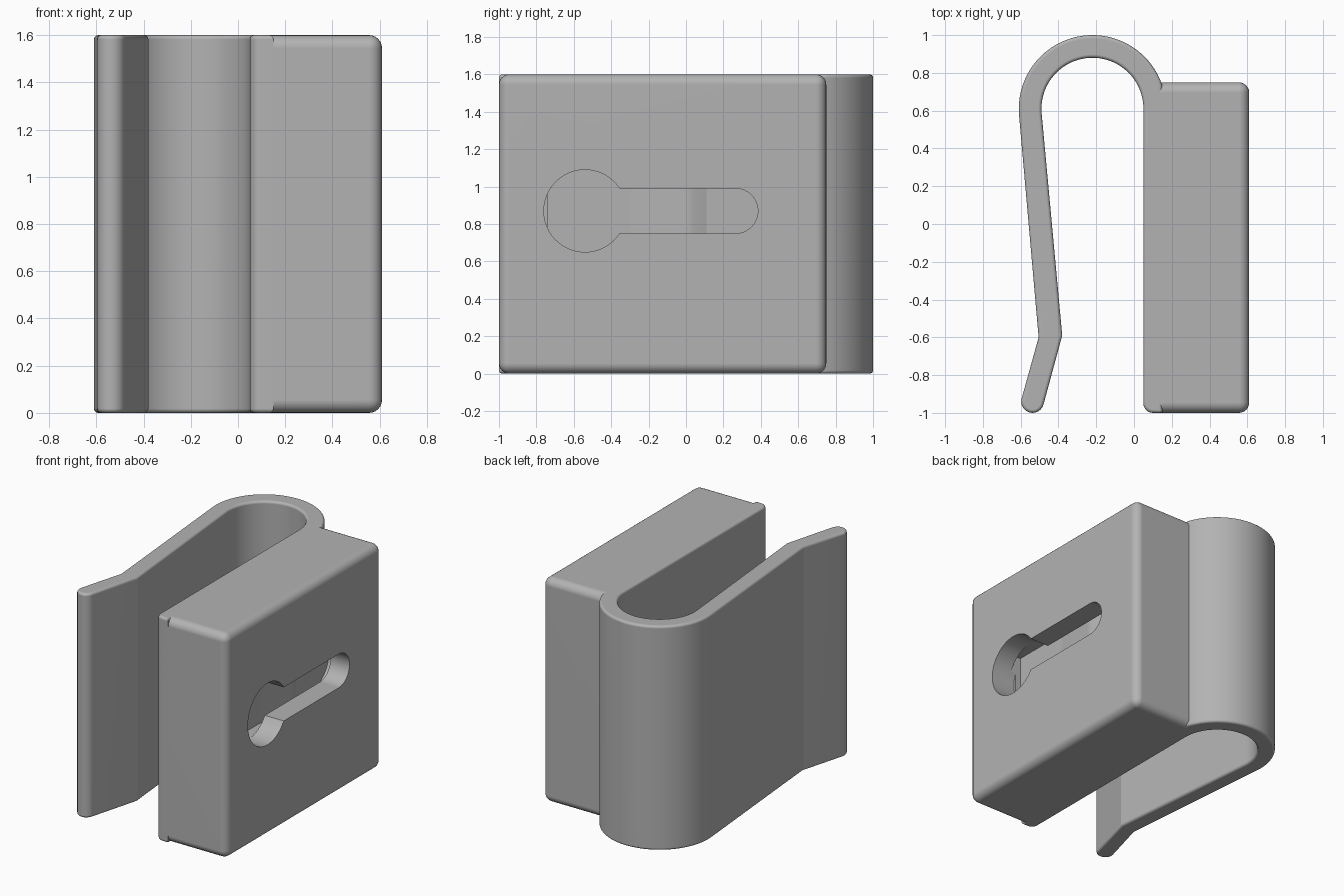
import bpy, bmesh, math

if "Cube" in bpy.data.objects:
    bpy.data.objects.remove(bpy.data.objects["Cube"])

H = 1.6          # overall height
MID = 0.87       # height of the keyhole axis

grey = bpy.data.materials.new("plain_grey")
grey.diffuse_color = (0.45, 0.45, 0.45, 1)
grey.use_nodes = True
grey.node_tree.nodes["Principled BSDF"].inputs["Base Color"].default_value = grey.diffuse_color


def arc(cx, cy, r, a0, a1, n):
    """Points along a circular arc, angles in degrees."""
    return [(cx + r * math.cos(math.radians(a0 + (a1 - a0) * i / n)),
             cy + r * math.sin(math.radians(a0 + (a1 - a0) * i / n)))
            for i in range(n + 1)]


def add_object(name, bm):
    bmesh.ops.recalc_face_normals(bm, faces=bm.faces)
    me = bpy.data.meshes.new(name)
    bm.to_mesh(me)
    bm.free()
    ob = bpy.data.objects.new(name, me)
    bpy.context.collection.objects.link(ob)
    me.materials.append(grey)
    return ob


def prism(points, vec):
    """Closed profile of 3D points swept along a vector."""
    bm = bmesh.new()
    face = bm.faces.new([bm.verts.new(p) for p in points])
    out = bmesh.ops.extrude_face_region(bm, geom=[face])["geom"]
    verts = [g for g in out if isinstance(g, bmesh.types.BMVert)]
    bmesh.ops.translate(bm, verts=verts, vec=vec)
    return bm


def finish(ob):
    bpy.ops.object.select_all(action='DESELECT')
    ob.select_set(True)
    bpy.context.view_layer.objects.active = ob
    bpy.ops.object.shade_smooth_by_angle(angle=math.radians(19))
    mod = ob.modifiers.new("even_shading", 'WEIGHTED_NORMAL')
    mod.keep_sharp = True


# Spring clip: spine, round bend, leaning arm and flared tip
profile = (arc(0.10, -0.95, 0.05, 180, 270, 6)
           + [(0.15, -1.0)]
           + arc(-0.22, 0.61, 0.39, 18.4, 185, 36)
           + [(-0.505, -0.6)]
           + arc(-0.537, -0.94, 0.06, 165.5, 345.5, 12)
           + [(-0.38, -0.59)]
           + arc(-0.22, 0.61, 0.27, 185, 0, 36))
bm = prism([(x, y, 0) for x, y in profile], (0, 0, H))
rims = [e for e in bm.edges if abs(e.verts[0].co.z - e.verts[1].co.z) < 1e-5]
bmesh.ops.bevel(bm, geom=rims, offset=0.018, segments=5,
                affect='EDGES', profile=0.5)
finish(add_object("spring_clip", bm))

# Mounting block: rounded everywhere except where it meets the spine
bm = bmesh.new()
bmesh.ops.create_cube(bm, size=1)
for v in bm.verts:
    v.co.x = 0.61 if v.co.x > 0 else 0.13
    v.co.y = 0.75 if v.co.y > 0 else -1.0
    v.co.z = H if v.co.z > 0 else 0.0
edges = [e for e in bm.edges if max(v.co.x for v in e.verts) > 0.5]
bmesh.ops.bevel(bm, geom=edges, offset=0.055, segments=6,
                affect='EDGES', profile=0.5)
block = add_object("mounting_block", bm)

# Keyhole opening through the lip, and wider channel behind it
keyhole = (arc(-0.54, 0, 0.22, 33.06, 326.94, 40)
           + arc(0.265, 0, 0.12, -90, 90, 16))
channel = [(-0.74, 0.22), (-0.74, -0.22)] + arc(0.265, 0, 0.22, -90, 90, 20)
for name, outline, x0, x1 in (("channel_cutter", channel, 0.38, 0.46),
                              ("keyhole_cutter", keyhole, 0.42, 0.75)):
    cutter = add_object(name, prism([(x0, y, MID + z) for y, z in outline],
                                    (x1 - x0, 0, 0)))
    cutter.hide_render = True
    mod = block.modifiers.new(name, 'BOOLEAN')
    mod.operation = 'DIFFERENCE'
    mod.solver = 'EXACT'
    mod.object = cutter
    bpy.context.view_layer.objects.active = block
    bpy.ops.object.modifier_apply(modifier=name)
    bpy.data.objects.remove(cutter)
finish(block)

# Low latching ramp on the channel floor
ramp = [(0.37, -0.3), (0.38, -0.3), (0.41, 0.0), (0.405, 0.04),
        (0.38, 0.11), (0.37, 0.11)]
finish(add_object("latch_ramp", prism([(x, y, MID - 0.22) for x, y in ramp],
                                      (0, 0, 0.44))))
